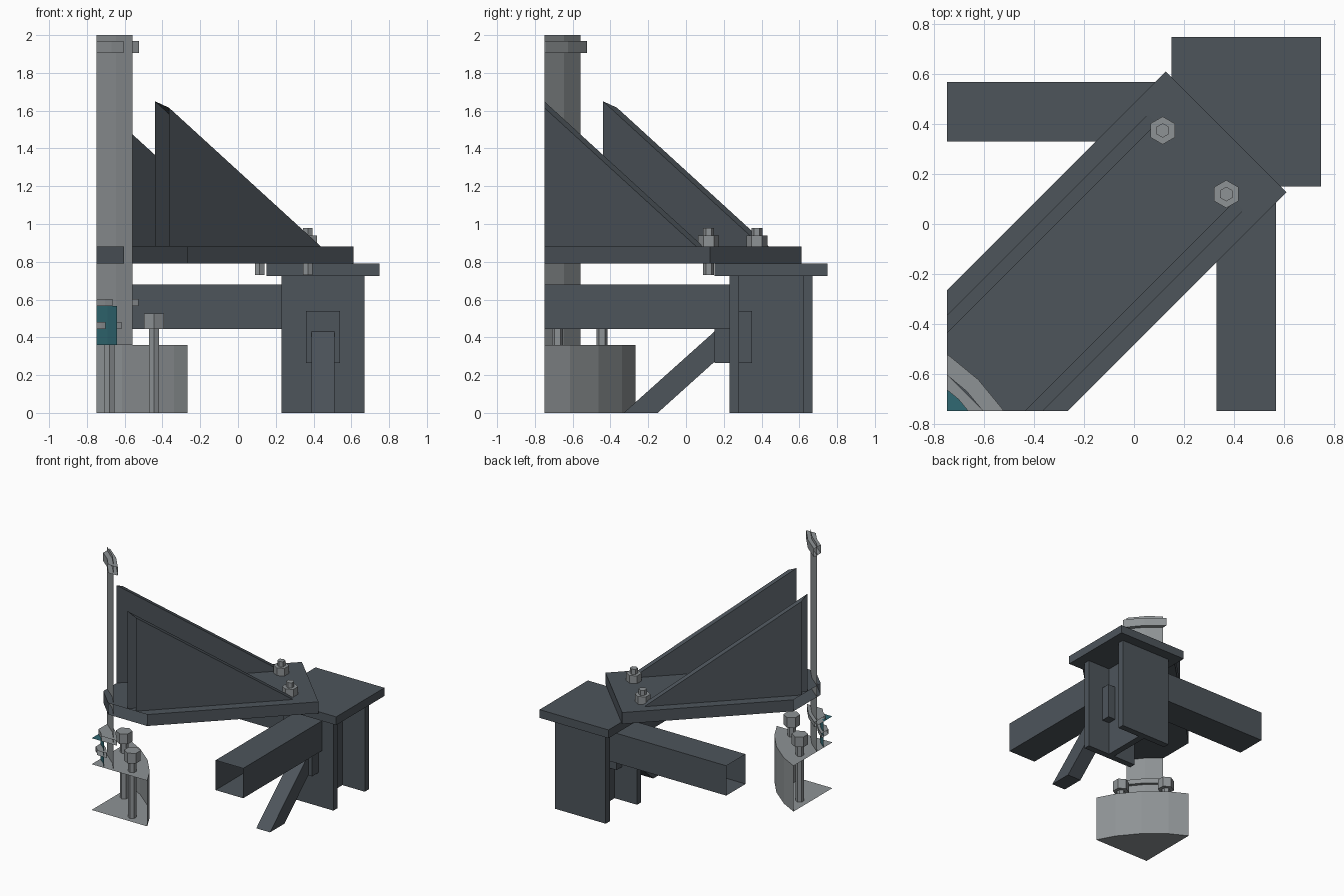
import bpy, bmesh, math
from mathutils import Vector, Matrix

if "Cube" in bpy.data.objects:
    bpy.data.objects.remove(bpy.data.objects["Cube"])

EDGE = -0.75                      # the model is cut off here on two sides
AXIS = (-1.17, -1.17)             # axis of the large round parts


def material(name, rgb):
    m = bpy.data.materials.new(name)
    m.diffuse_color = (*rgb, 1)
    m.use_nodes = True
    m.node_tree.nodes["Principled BSDF"].inputs["Base Color"].default_value = m.diffuse_color
    return m


STEEL = material("dark_steel", (0.075, 0.09, 0.105))
TEAL = material("teal_paint", (0.03, 0.14, 0.17))
GREY = material("light_steel", (0.27, 0.29, 0.30))
TURN = Matrix.Rotation(math.radians(45), 4, 'Z')


def finish(name, bm, mat, clip=False):
    bmesh.ops.remove_doubles(bm, verts=bm.verts, dist=1e-5)
    bmesh.ops.recalc_face_normals(bm, faces=bm.faces)
    if clip:                      # open cut along both section planes
        for n in ((1, 0, 0), (0, 1, 0)):
            bmesh.ops.bisect_plane(
                bm, geom=bm.verts[:] + bm.edges[:] + bm.faces[:],
                plane_co=(EDGE, EDGE, 0), plane_no=n, clear_inner=True)
    me = bpy.data.meshes.new(name)
    bm.to_mesh(me)
    bm.free()
    me.materials.append(mat)
    ob = bpy.data.objects.new(name, me)
    bpy.context.collection.objects.link(ob)
    return ob


def prism(name, pts, vec, mat=STEEL, clip=False, turn=None):
    bm = bmesh.new()
    face = bm.faces.new([bm.verts.new(p) for p in pts])
    ext = bmesh.ops.extrude_face_region(bm, geom=[face], use_keep_orig=True)
    moved = [g for g in ext["geom"] if isinstance(g, bmesh.types.BMVert)]
    bmesh.ops.translate(bm, verts=moved, vec=Vector(vec))
    if turn:
        bm.transform(turn)
    return finish(name, bm, mat, clip)


def box(name, x0, x1, y0, y1, z0, z1, **kw):
    pts = [(x0, y0, z0), (x1, y0, z0), (x1, y1, z0), (x0, y1, z0)]
    return prism(name, pts, (0, 0, z1 - z0), **kw)


def lathe(name, profile, mat=GREY, closed=False, n=32):
    bm = bmesh.new()
    rings = []
    for i in range(n):
        a = 2 * math.pi * i / n
        rings.append([bm.verts.new((AXIS[0] + r * math.cos(a),
                                    AXIS[1] + r * math.sin(a), z))
                      for r, z in profile])
    count = len(profile) if closed else len(profile) - 1
    for i in range(n):
        p, q = rings[i], rings[(i + 1) % n]
        for j in range(count):
            k = (j + 1) % len(profile)
            bm.faces.new((p[j], q[j], q[k], p[k]))
    bmesh.ops.dissolve_degenerate(bm, dist=1e-6, edges=bm.edges)
    return finish(name, bm, mat, clip=True)


def ring(name, r0, r1, z0, z1):
    return lathe(name, [(r0, z0), (r1, z0), (r1, z1), (r0, z1)], closed=True)


def hexagon(name, x, y, r, z0, z1):
    pts = [(x + r * math.sin(i * math.pi / 3), y + r * math.cos(i * math.pi / 3), z0)
           for i in range(6)]
    return prism(name, pts, (0, 0, z1 - z0), GREY)


# Round foundation, mast and collars
lathe("foundation", [(0, 0.36), (1.0, 0.36), (1.0, 0), (0, 0)])
lathe("mast", [(0.743, 0.36), (0.743, 2.0)])
ring("top_collar", 0.706, 0.772, 1.905, 1.97)
ring("lower_collar", 0.66, 0.768, 0.565, 0.603)
lathe("teal_drum", [(0, 0.565), (0.678, 0.565), (0.678, 0.36)], TEAL)
ring("drum_band", 0.632, 0.698, 0.445, 0.48)

# Anchor bolts in the foundation and clamp bolts in the arm
for i, (a, b) in enumerate(((-0.68, -0.445), (-0.445, -0.68))):
    hexagon(f"anchor_shaft_{i}", a, b, 0.03, 0, 0.45)
    hexagon(f"anchor_head_{i}", a, b, 0.06, 0.445, 0.525)
for i, (a, b) in enumerate(((0.115, 0.375), (0.37, 0.12))):
    hexagon(f"clamp_stud_{i}", a, b, 0.029, 0.73, 0.98)
    hexagon(f"clamp_nut_{i}", a, b, 0.056, 0.88, 0.94)

# Diagonal arm plate with its two tapering ribs
box("arm_plate", -0.958, 0.523, -0.342, 0.342, 0.79, 0.88, clip=True, turn=TURN)
for side, t in (("left", 0.22), ("right", -0.272)):
    prism(f"{side}_rib", [(-0.95, t, 0.88), (0.35, t, 0.88), (-0.95, t, 1.72)],
          (0, 0.052, 0), clip=True, turn=TURN)

# Column with top plate
box("column_cap", 0.15, 0.75, 0.15, 0.75, 0.725, 0.79)
box("front_flange", 0.23, 0.67, 0.23, 0.28, 0, 0.725)
box("back_flange", 0.23, 0.67, 0.62, 0.67, 0, 0.725)
box("column_web", 0.425, 0.475, 0.28, 0.62, 0, 0.725)

# Horizontal beams, cut open at the section planes
box("side_beam", -0.9, 0.43, 0.33, 0.57, 0.445, 0.68, clip=True)
box("front_beam", 0.33, 0.57, -0.9, 0.24, 0.445, 0.68, clip=True)

# Diagonal brace and its mounting block
box("brace_block", 0.36, 0.54, 0.15, 0.35, 0.265, 0.54)
prism("brace", [(0.39, 0.15, 0.43), (0.39, 0.15, 0.27), (0.39, -0.15, 0), (0.39, -0.33, 0)],
      (0.12, 0, 0))
